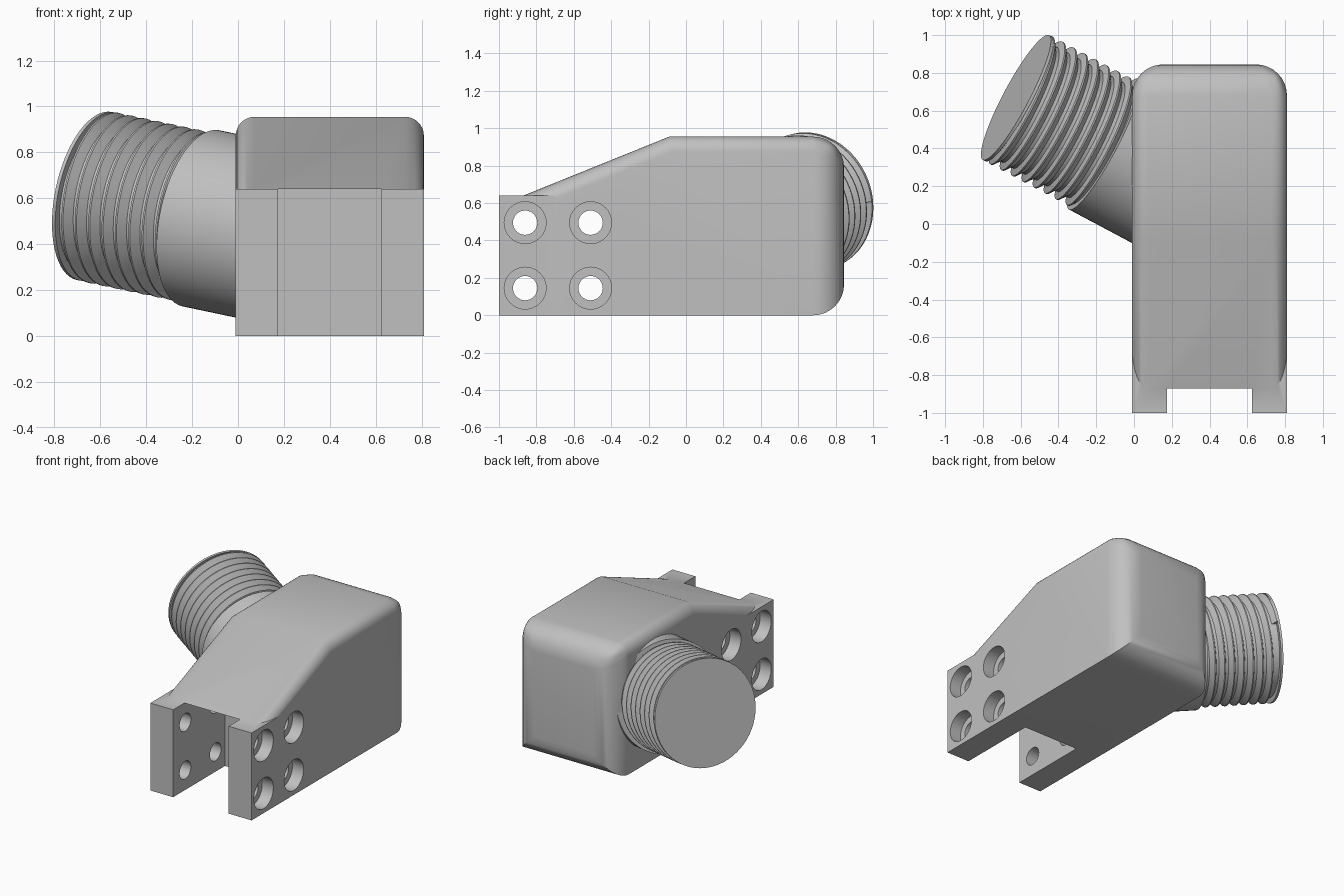
import bpy, bmesh, math
from mathutils import Vector, Matrix

if "Cube" in bpy.data.objects:
    bpy.data.objects.remove(bpy.data.objects["Cube"])

grey = bpy.data.materials.new("light_grey")
grey.diffuse_color = (0.53, 0.53, 0.53, 1)
grey.use_nodes = True
grey.node_tree.nodes["Principled BSDF"].inputs["Base Color"].default_value = grey.diffuse_color

X0, X1 = -0.01, 0.81          # body width
SLOPE = 0.404                 # rise of the sloping roof


def add_object(name, bm):
    bmesh.ops.recalc_face_normals(bm, faces=bm.faces)
    mesh = bpy.data.meshes.new(name)
    bm.to_mesh(mesh)
    bm.free()
    mesh.materials.append(grey)
    ob = bpy.data.objects.new(name, mesh)
    bpy.context.collection.objects.link(ob)
    return ob


def add_box(bm, lo, hi):
    lo, hi = Vector(lo), Vector(hi)
    m = Matrix.Translation((lo + hi) / 2) @ Matrix.Diagonal((*(hi - lo), 1))
    bmesh.ops.create_cube(bm, size=1, matrix=m)


def add_cylinder(bm, centre, axis, radius, length, sides):
    rot = Vector(axis).to_track_quat('Z', 'Y').to_matrix().to_4x4()
    bmesh.ops.create_cone(bm, cap_ends=True, segments=sides, radius1=radius,
                          radius2=radius, depth=length,
                          matrix=Matrix.Translation(centre) @ rot)


def apply_modifier(ob, mod):
    bpy.context.view_layer.objects.active = ob
    bpy.ops.object.modifier_apply(modifier=mod.name)


def boolean(ob, other, operation):
    mod = ob.modifiers.new("bool", 'BOOLEAN')
    mod.operation, mod.solver, mod.object = operation, 'EXACT', other
    apply_modifier(ob, mod)
    bpy.data.objects.remove(other)


def smooth(ob):
    bpy.ops.object.select_all(action='DESELECT')
    ob.select_set(True)
    bpy.context.view_layer.objects.active = ob
    bpy.ops.object.shade_smooth_by_angle(angle=math.radians(30))


# Housing: side profile extruded across, rounded along the top and back
profile = [(-0.98, 0), (0.845, 0), (0.845, 0.955), (-0.09, 0.955),
           (-0.98, 0.955 - 0.89 * SLOPE)]
bm = bmesh.new()
face = bm.faces.new([bm.verts.new((X0, y, z)) for y, z in profile])
ext = bmesh.ops.extrude_face_region(bm, geom=[face])
bmesh.ops.translate(bm, vec=(X1 - X0, 0, 0),
                    verts=[v for v in ext["geom"] if isinstance(v, bmesh.types.BMVert)])
weight = bm.edges.layers.float.new("bevel_weight_edge")
for e in bm.edges:
    a, b = (v.co for v in e.verts)
    if a.y > 0.8 and b.y > 0.8:
        e[weight] = 1.0
    elif min(a.z, b.z) > 0.3 and abs(a.x - b.x) < 0.01:
        e[weight] = 0.5
housing = add_object("housing", bm)
mod = housing.modifiers.new("round", 'BEVEL')
mod.limit_method, mod.width, mod.segments = 'WEIGHT', 0.165, 8
apply_modifier(housing, mod)

# Square clevis block at the front
bm = bmesh.new()
add_box(bm, (X0, -1, 0), (X1, -0.7, 0.64))
boolean(housing, add_object("clevis_block", bm), 'UNION')

# Slot between the two lugs
bm = bmesh.new()
add_box(bm, (0.175, -1.2, -0.2), (0.625, -0.4, 0.64))
boolean(housing, add_object("slot_cutter", bm), 'DIFFERENCE')

# Bolt holes with counterbores on both outer sides
holes = [(y, z) for y in (-0.86, -0.51) for z in (0.145, 0.495)]
bm = bmesh.new()
for y, z in holes:
    for x in (X0, X1):
        add_cylinder(bm, (x, y, z), (1, 0, 0), 0.112, 0.18, 32)
boolean(housing, add_object("counterbore_cutter", bm), 'DIFFERENCE')
bm = bmesh.new()
for y, z in holes:
    add_cylinder(bm, (0.4, y, z), (1, 0, 0), 0.065, 1.2, 32)
boolean(housing, add_object("hole_cutter", bm), 'DIFFERENCE')
smooth(housing)

# Angled spout: axis points inward from the centre of the end disc
tilt, turn = math.radians(10.5), math.radians(28)
inward = Vector((math.cos(tilt) * math.cos(turn),
                 -math.cos(tilt) * math.sin(turn), -math.sin(tilt)))
end = Vector((-0.625, 0.67, 0.61))
frame = Matrix.Translation(end) @ inward.to_track_quat('Z', 'Y').to_matrix().to_4x4()


def spout_cylinder(name, t0, t1, radius):
    bm = bmesh.new()
    add_cylinder(bm, end + inward * (t0 + t1) / 2, inward, radius, t1 - t0, 64)
    smooth(add_object(name, bm))


spout_cylinder("spout_collar", 0.535, 0.94, 0.392)
spout_cylinder("spout_core", 0.005, 0.6, 0.338)
spout_cylinder("spout_end_disc", 0, 0.016, 0.374)

# Helical screw thread
SEG, TURNS, PITCH = 64, 8, 0.067
bm = bmesh.new()


def helix(radius, shift):
    out = []
    for j in range(SEG * TURNS + 1):
        a = 2 * math.pi * j / SEG
        out.append(bm.verts.new(frame @ Vector((radius * math.cos(a), radius * math.sin(a),
                                                j / SEG * PITCH + shift))))
    return out


rails = [helix(0.334, -0.001), helix(0.376, 0.012), helix(0.376, 0.02), helix(0.334, 0.052)]
for p, q in zip(rails, rails[1:] + rails[:1]):
    for j in range(SEG * TURNS):
        bm.faces.new((p[j], p[j + 1], q[j + 1], q[j]))
bm.faces.new([r[0] for r in rails])
bm.faces.new([r[-1] for r in rails])
smooth(add_object("spout_thread", bm))
